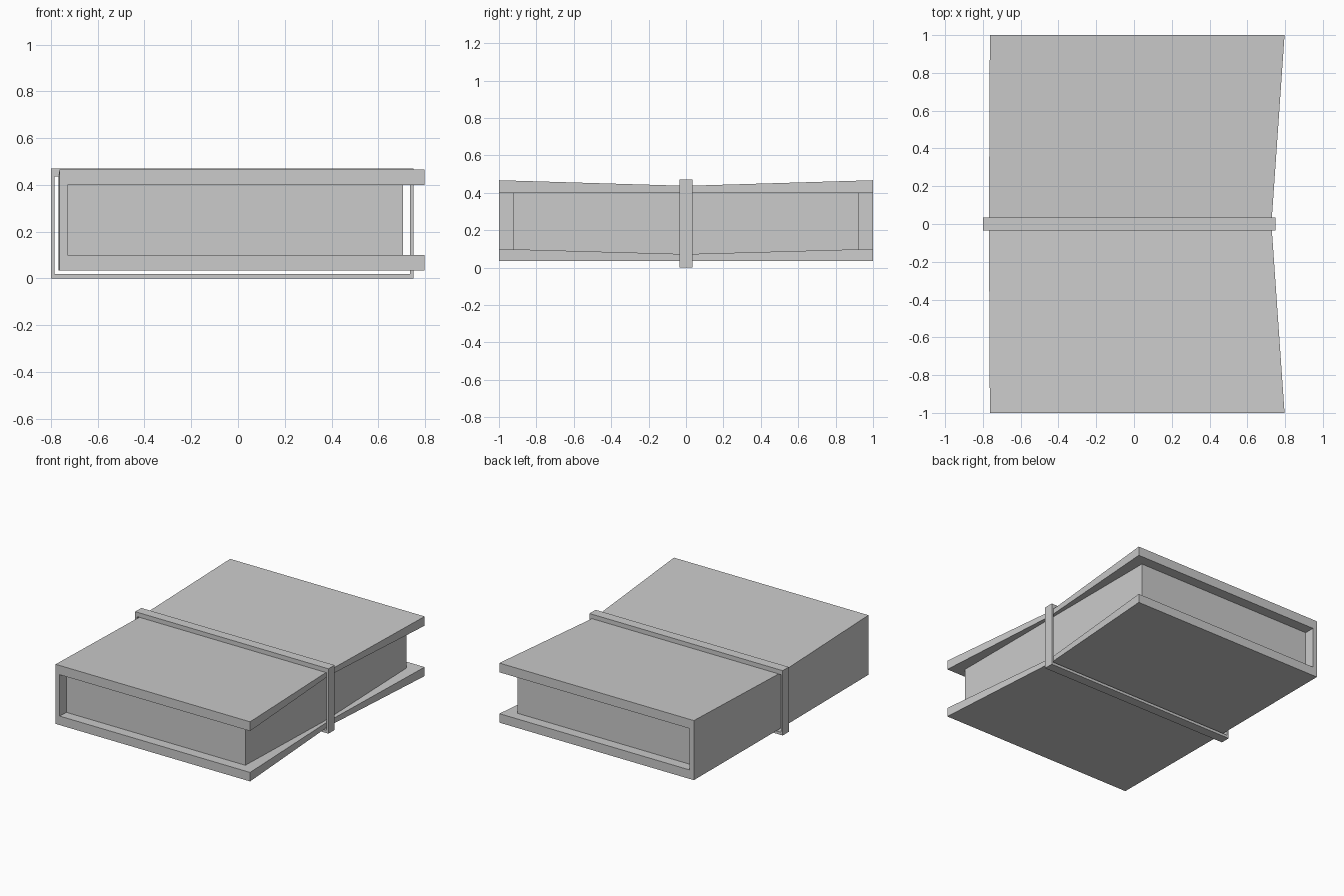
import bpy, bmesh

if "Cube" in bpy.data.objects:
    bpy.data.objects.remove(bpy.data.objects["Cube"])


def loft(name, sections, closed=False):
    """Bridge matching XZ profiles placed along y; each section is (y, points)."""
    bm = bmesh.new()
    rings = [[bm.verts.new((x, y, z)) for x, z in pts] for y, pts in sections]
    n = len(rings[0])
    pairs = list(zip(rings, rings[1:]))
    for a, b in pairs:
        for i in range(n):
            j = (i + 1) % n
            bm.faces.new((a[i], a[j], b[j], b[i]))
    if closed:
        # Strap-like ring: first half of the profile outside, second half inside
        h = n // 2
        raise ValueError(h)
    bm.faces.new(rings[0])
    bm.faces.new(rings[-1])
    bmesh.ops.recalc_face_normals(bm, faces=bm.faces)
    mesh = bpy.data.meshes.new(name)
    bm.to_mesh(mesh)
    bm.free()
    obj = bpy.data.objects.new(name, mesh)
    bpy.context.collection.objects.link(obj)
    return obj


def box(name, x0, x1, y0, y1, z0, z1):
    pts = [(x0, z0), (x1, z0), (x1, z1), (x0, z1)]
    return loft(name, [(y0, pts), (y1, pts)])


def cover_profile(back, front, bottom, bottom_in, top_in, top):
    """C-shaped section: lower board, spine, upper board."""
    spine = -0.73
    return [(back, bottom), (front, bottom), (front, bottom_in), (spine, bottom_in),
            (spine, top_in), (front, top_in), (front, top), (back, top)]


# Cover, pinched in the middle where the strap squeezes it
end = cover_profile(-0.763, 0.797, 0.035, 0.10, 0.40, 0.467)
mid = cover_profile(-0.768, 0.73, 0.035, 0.073, 0.40, 0.438)
loft("book_cover", [(-1, end), (-0.035, mid), (0.035, mid), (1, end)])

# Page block, set back from the cover edges
box("pages", -0.735, 0.705, -0.923, 0.923, 0.07, 0.402)

# Strap loop: frame from an outer and an inner rectangle
outer = [(-0.80, 0.0), (0.75, 0.0), (0.75, 0.47), (-0.80, 0.47)]
inner = [(-0.785, 0.02), (0.735, 0.02), (0.735, 0.437), (-0.785, 0.437)]
bm = bmesh.new()
loops = [[bm.verts.new((x, y, z)) for x, z in pts]
         for y, pts in ((-0.035, outer), (0.035, outer), (0.035, inner), (-0.035, inner))]
for a, b in zip(loops, loops[1:] + loops[:1]):
    for i in range(4):
        j = (i + 1) % 4
        bm.faces.new((a[i], a[j], b[j], b[i]))
bmesh.ops.recalc_face_normals(bm, faces=bm.faces)
mesh = bpy.data.meshes.new("strap")
bm.to_mesh(mesh)
bm.free()
bpy.context.collection.objects.link(bpy.data.objects.new("strap", mesh))
